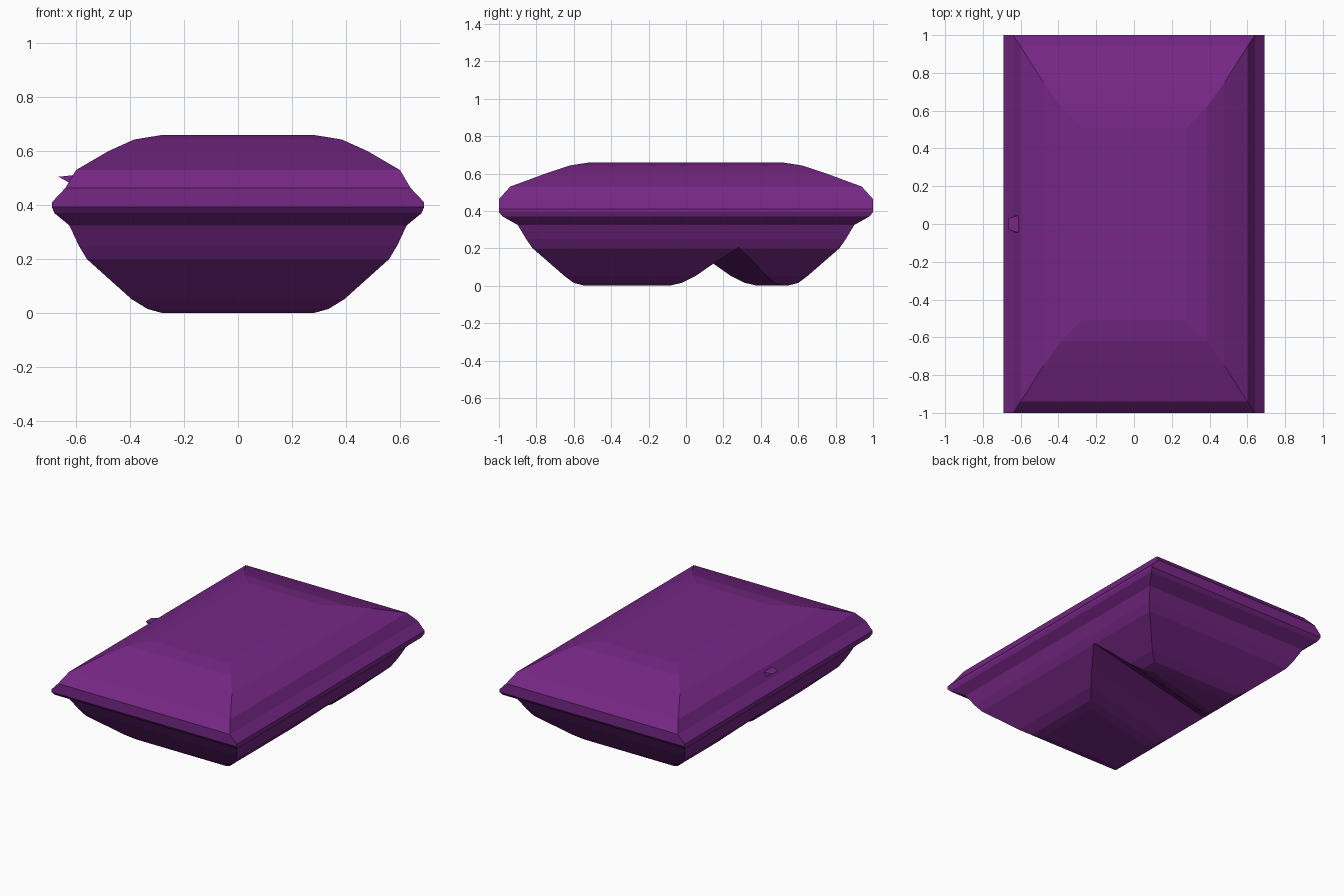
import bpy, bmesh

if "Cube" in bpy.data.objects:
    bpy.data.objects.remove(bpy.data.objects["Cube"])

purple = bpy.data.materials.new("deep purple")
purple.diffuse_color = (0.18, 0.02, 0.235, 1)
purple.use_nodes = True
purple.node_tree.nodes["Principled BSDF"].inputs["Base Color"].default_value = purple.diffuse_color


def make_object(name, loops):
    """Skin a stack of equal-length vertex loops and cap both ends."""
    bm = bmesh.new()
    rings = [[bm.verts.new(p) for p in loop] for loop in loops]
    n = len(rings[0])
    for a, b in zip(rings, rings[1:]):
        for i in range(n):
            j = (i + 1) % n
            bm.faces.new((a[i], a[j], b[j], b[i]))
    bm.faces.new(rings[0][::-1])
    bm.faces.new(rings[-1])
    bmesh.ops.recalc_face_normals(bm, faces=bm.faces)
    mesh = bpy.data.meshes.new(name)
    bm.to_mesh(mesh)
    bm.free()
    mesh.materials.append(purple)
    ob = bpy.data.objects.new(name, mesh)
    bpy.context.collection.objects.link(ob)
    return ob


# Case body: rectangular levels (half width, half depth, height)
levels = [(.28, .54, 0), (.335, .60, .015), (.395, .65, .052), (.56, .82, .20),
          (.59, .855, .25), (.625, .90, .325), (.68, .98, .37), (.69, 1, .393),
          (.69, 1, .41), (.64, 1, .463), (.60, .94, .53), (.48, .75, .60),
          (.385, .62, .643), (.28, .51, .66)]
body = make_object("case_body", [
    [(-x, -y, z), (x, -y, z), (x, y, z), (-x, y, z)] for x, y, z in levels])

# Slanted groove across the underside, leaving two feet
half = [(.31, -.1), (.302, 0), (.248, .016), (.188, .053), (.11, .12)]
profile = [(-w, z) for w, z in half] + [(0, .205)] + [(w, z) for w, z in half[::-1]]
groove = make_object("groove_cutter", [
    [(x, .146 + .24 * x + w, z) for w, z in profile] for x in (-1, 1)])
groove.hide_render = True
groove.hide_viewport = True
cut = body.modifiers.new("groove", "BOOLEAN")
cut.object = groove
cut.operation = 'DIFFERENCE'
cut.solver = 'EXACT'

# Small latch tab on the left side
make_object("latch_tab", [
    [(-.60, s * .05, .512), (-.665, s * .03, .505), (-.61, s * .05, .475)]
    for s in (-1, 1)])
